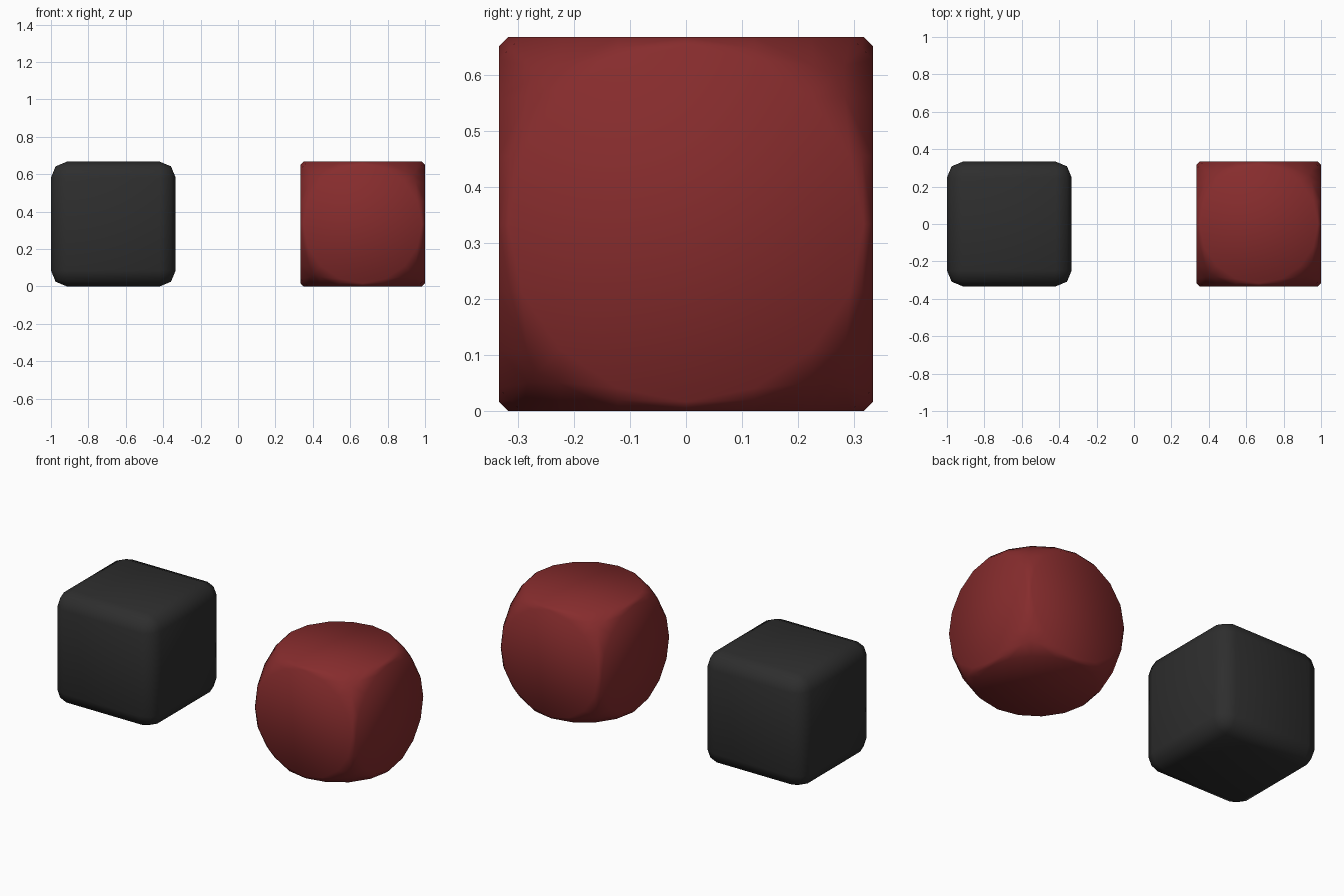
import bpy, bmesh
from math import sin, cos, pi, sqrt
from itertools import product
from mathutils import Vector

if "Cube" in bpy.data.objects:
    bpy.data.objects.remove(bpy.data.objects["Cube"])

S = 2 / 3            # edge length of each die
H = S / 2
R = 0.46             # radius of the ball that trims the red die


def material(name, colour):
    m = bpy.data.materials.new(name)
    m.diffuse_color = (*colour, 1)
    m.use_nodes = True
    m.node_tree.nodes["Principled BSDF"].inputs["Base Color"].default_value = m.diffuse_color
    return m


def finish(name, bm, x, mat):
    bmesh.ops.recalc_face_normals(bm, faces=bm.faces[:])
    for f in bm.faces:
        f.smooth = True
    me = bpy.data.meshes.new(name)
    bm.to_mesh(me)
    bm.free()
    ob = bpy.data.objects.new(name, me)
    bpy.context.collection.objects.link(ob)
    ob.location = (x, 0, H)
    me.materials.append(mat)
    return ob


# Black die: cube with small rounded edges
bm = bmesh.new()
bmesh.ops.create_cube(bm, size=S)
bmesh.ops.bevel(bm, geom=bm.edges[:], offset=0.085, offset_type='OFFSET',
                segments=2, profile=0.5, affect='EDGES')
finish("black_die", bm, -H * 2, material("black", (0.027, 0.027, 0.027)))

# Red die: cube trimmed by a ball, leaving a 16-sided flat disc on each side
bm = bmesh.new()
r = sqrt(R * R - H * H)
points = set()


def add(v, axis):
    v = [v[(i - axis) % 3] for i in range(3)]
    points.add(tuple(round(c, 5) for c in v))


for axis in range(3):
    # disc rims
    for side, k in product((-1, 1), range(16)):
        t = k * pi / 8
        add((side * H, r * cos(t), r * sin(t)), axis)
    # middle line of the rounded strip between neighbouring discs
    for sa, sb, k in product((-1, 1), (-1, 1), range(-2, 3)):
        t = k * pi / 8
        m = Vector((H + r * cos(t), H + r * cos(t), 2 * r * sin(t))).normalized() * R
        add((sa * m.x, sb * m.y, m.z), axis)
# corner points
for s in product((-1, 1), repeat=3):
    add(Vector(s).normalized() * R, 0)

for p in sorted(points):
    bm.verts.new(p)
bmesh.ops.convex_hull(bm, input=bm.verts[:])
bmesh.ops.dissolve_limit(bm, angle_limit=0.01, verts=bm.verts[:], edges=bm.edges[:])
finish("red_die", bm, H * 2, material("red", (0.24, 0.025, 0.026)))
